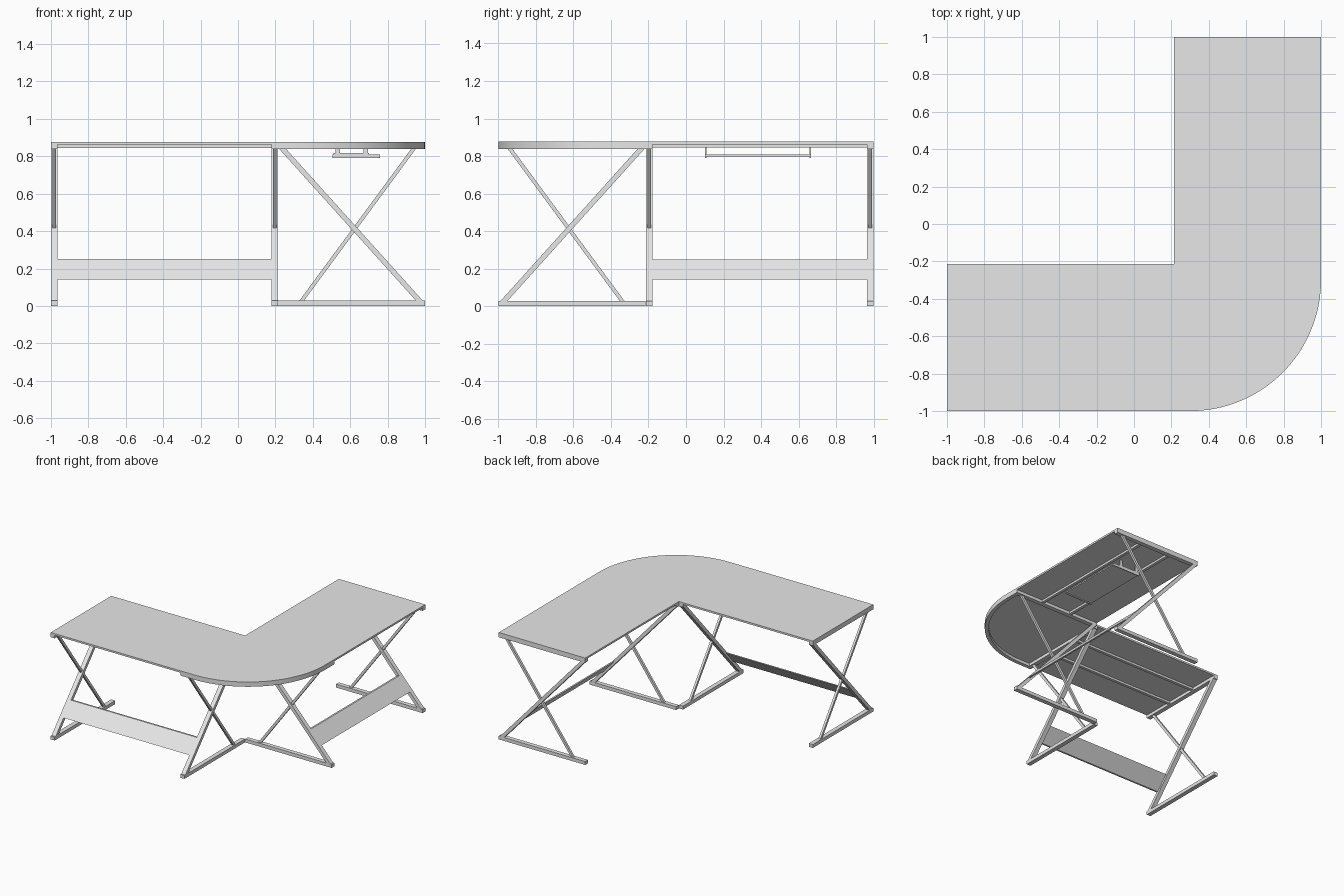
import bpy, bmesh, math
from mathutils import Matrix, Vector

if "Cube" in bpy.data.objects:
    bpy.data.objects.remove(bpy.data.objects["Cube"])

grey = bpy.data.materials.new("plain_grey")
grey.diffuse_color = (0.8, 0.8, 0.8, 1)
grey.use_nodes = True
grey.node_tree.nodes["Principled BSDF"].inputs["Base Color"].default_value = grey.diffuse_color

# Swaps the two wings of the desk: (x, y) -> (-y, -x)
SWAP = Matrix(((0, -1, 0), (-1, 0, 0), (0, 0, 1)))


def prism(name, outline, offset, swap=False):
    """Extrude a closed 3D outline by an offset vector."""
    bm = bmesh.new()
    verts = [bm.verts.new(p) for p in outline]
    face = bm.faces.new(verts)
    ext = bmesh.ops.extrude_face_region(bm, geom=[face])
    moved = [v for v in ext["geom"] if isinstance(v, bmesh.types.BMVert)]
    bmesh.ops.translate(bm, verts=moved, vec=Vector(offset))
    if swap:
        for v in bm.verts:
            v.co = SWAP @ v.co
    bmesh.ops.recalc_face_normals(bm, faces=bm.faces)
    me = bpy.data.meshes.new(name)
    bm.to_mesh(me)
    bm.free()
    me.materials.append(grey)
    ob = bpy.data.objects.new(name, me)
    bpy.context.collection.objects.link(ob)
    return ob


def box(name, x, y, z, swap=False):
    pts = [(x[0], y[0], z[0]), (x[1], y[0], z[0]), (x[1], y[1], z[0]), (x[0], y[1], z[0])]
    return prism(name, pts, (0, 0, z[1] - z[0]), swap)


def side_prism(name, yz, x, swap=False):
    return prism(name, [(x[0], a, b) for a, b in yz], (x[1] - x[0], 0, 0), swap)


def smooth(ob):
    bpy.ops.object.select_all(action='DESELECT')
    ob.select_set(True)
    bpy.context.view_layer.objects.active = ob
    bpy.ops.object.shade_smooth_by_angle(angle=math.radians(20))


def corner_arc(radius, n=32):
    return [(0.3 + radius * math.cos(a), -0.3 + radius * math.sin(a))
            for a in (-math.pi / 2 + i * math.pi / 2 / n for i in range(n + 1))]


TOP, UNDER, LOW = 0.877, 0.862, 0.838
IN = 0.215

# L-shaped desk top with rounded outer corner
plan = [(-1, -1)] + corner_arc(0.7) + [(1, 1), (IN, 1), (IN, -IN), (-1, -IN)]
smooth(prism("desk_top", [(x, y, UNDER) for x, y in plan], (0, 0, TOP - UNDER)))

# Curved rim under the rounded corner
outer = [(0.178, -1)] + corner_arc(0.7) + [(1, -0.178)]
inner = [(0.178, -0.97)] + corner_arc(0.67) + [(0.97, -0.178)]
rim = outer + inner[::-1]
smooth(prism("corner_rim", [(x, y, LOW) for x, y in rim], (0, 0, UNDER - LOW)))

for wing, swap in (("left", False), ("right", True)):
    for place, x0 in (("outer", -1.0), ("inner", 0.178)):
        x1 = x0 + 0.036
        mid = (x0 + x1) / 2
        tag = f"{wing}_{place}"
        # Z-shaped leg frame: top bar, foot, slanted leg
        box(tag + "_top_bar", (x0, x1), (-1 if place == "outer" else -0.97, -IN), (LOW, UNDER), swap)
        box(tag + "_foot", (x0, x1), (-1, -IN), (0, 0.028), swap)
        side_prism(tag + "_leg", [(-1, 0.015), (-0.963, 0.015), (-IN, 0.845), (-0.252, 0.845)],
                   (x0, x1), swap)
        # Thin cross brace
        side_prism(tag + "_brace", [(-0.955, 0.845), (-0.93, 0.845), (-0.322, 0.02), (-0.347, 0.02)],
                   (mid - 0.009, mid + 0.009), swap)

    # Slanted panel between the legs
    def leg_y(z):
        return -1 + (z - 0.015) * 0.748 / 0.83
    z0, z1 = 0.142, 0.25
    side_prism(wing + "_panel", [(leg_y(z0), z0), (leg_y(z0) + 0.014, z0),
                                 (leg_y(z1) + 0.014, z1), (leg_y(z1), z1)], (-0.964, 0.178), swap)

    # Long rails under the top
    for i, y in enumerate((-0.74, -0.47)):
        box(f"{wing}_rail_{i + 1}", (-0.964, 0.178), (y - 0.012, y + 0.012), (0.845, UNDER), swap)

# Hanging keyboard tray
box("tray", (0.51, 0.76), (0.108, 0.658), (0.797, 0.807))
for n, y in enumerate((0.102, 0.658)):
    box(f"tray_end_{n + 1}", (0.505, 0.76), (y, y + 0.007), (0.79, 0.81))
    box(f"tray_bracket_{n + 1}", (0.51, 0.70), (y, y + 0.007), (0.805, 0.817))
    for m, x in enumerate((0.52, 0.67)):
        box(f"tray_hanger_{n + 1}_{m + 1}", (x, x + 0.025), (y, y + 0.007), (0.81, UNDER))
